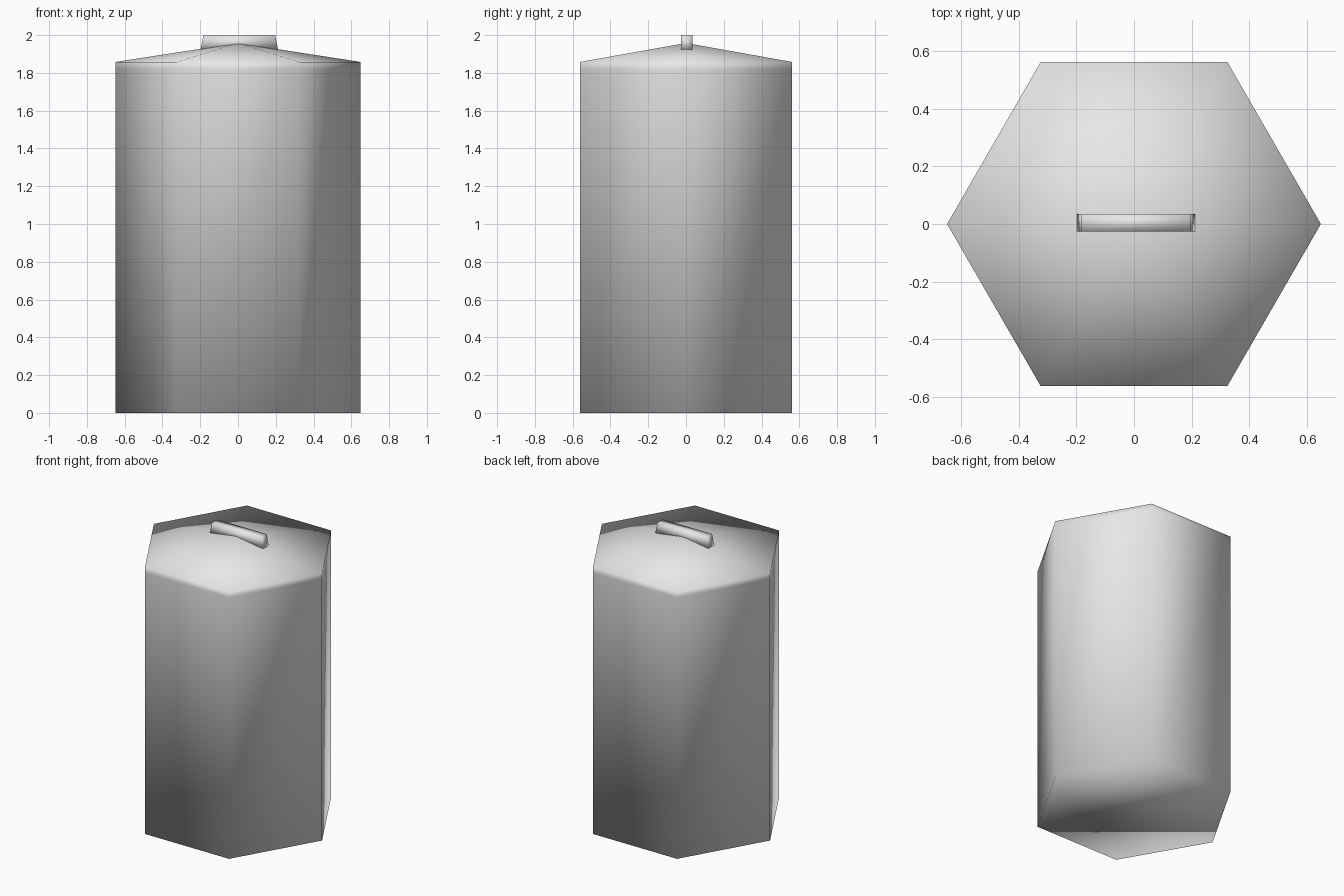
import bpy
import bmesh
from math import cos, sin, tau

cube = bpy.data.objects.get("Cube")
if cube:
    bpy.data.objects.remove(cube, do_unlink=True)

SIDES = 6

grey = bpy.data.materials.new("plain grey")
grey.use_nodes = True
grey.diffuse_color = (0.8, 0.8, 0.8, 1)
grey.node_tree.nodes["Principled BSDF"].inputs["Base Color"].default_value = grey.diffuse_color


def finish(name, bm):
    """Turn a bmesh into a smooth-shaded object."""
    bmesh.ops.recalc_face_normals(bm, faces=bm.faces)
    for face in bm.faces:
        face.smooth = True
    mesh = bpy.data.meshes.new(name)
    bm.to_mesh(mesh)
    bm.free()
    mesh.materials.append(grey)
    obj = bpy.data.objects.new(name, mesh)
    bpy.context.collection.objects.link(obj)
    return obj


# Six-sided container with a low pointed lid, softly shaded as one skin
def build_container(radius, heights, peak):
    bm = bmesh.new()
    rings = [
        [bm.verts.new((radius * cos(tau * i / SIDES), radius * sin(tau * i / SIDES), z))
         for i in range(SIDES)]
        for z in heights
    ]
    apex = bm.verts.new((0, 0, peak))
    bm.faces.new(rings[0])
    for i in range(SIDES):
        j = (i + 1) % SIDES
        for low, high in zip(rings, rings[1:]):
            bm.faces.new((low[i], low[j], high[j], high[i]))
        bm.faces.new((rings[-1][i], rings[-1][j], apex))
    return finish("container_with_lid", bm)


# Bar handle, slightly narrower at the top than where it meets the lid
def build_handle(bottom, top, low_half, high_half, thickness, centre):
    bm = bmesh.new()
    bmesh.ops.create_cube(bm, size=2)
    for v in bm.verts:
        upper = v.co.z > 0
        v.co.x = v.co.x * (high_half if upper else low_half) + centre[0]
        v.co.y = v.co.y * thickness / 2 + centre[1]
        v.co.z = top if upper else bottom
    return finish("lid_handle", bm)


build_container(radius=0.648, heights=(0, 1.82, 1.858), peak=1.958)
build_handle(bottom=1.925, top=2.0, low_half=0.205, high_half=0.19,
             thickness=0.06, centre=(0.007, 0.004))
